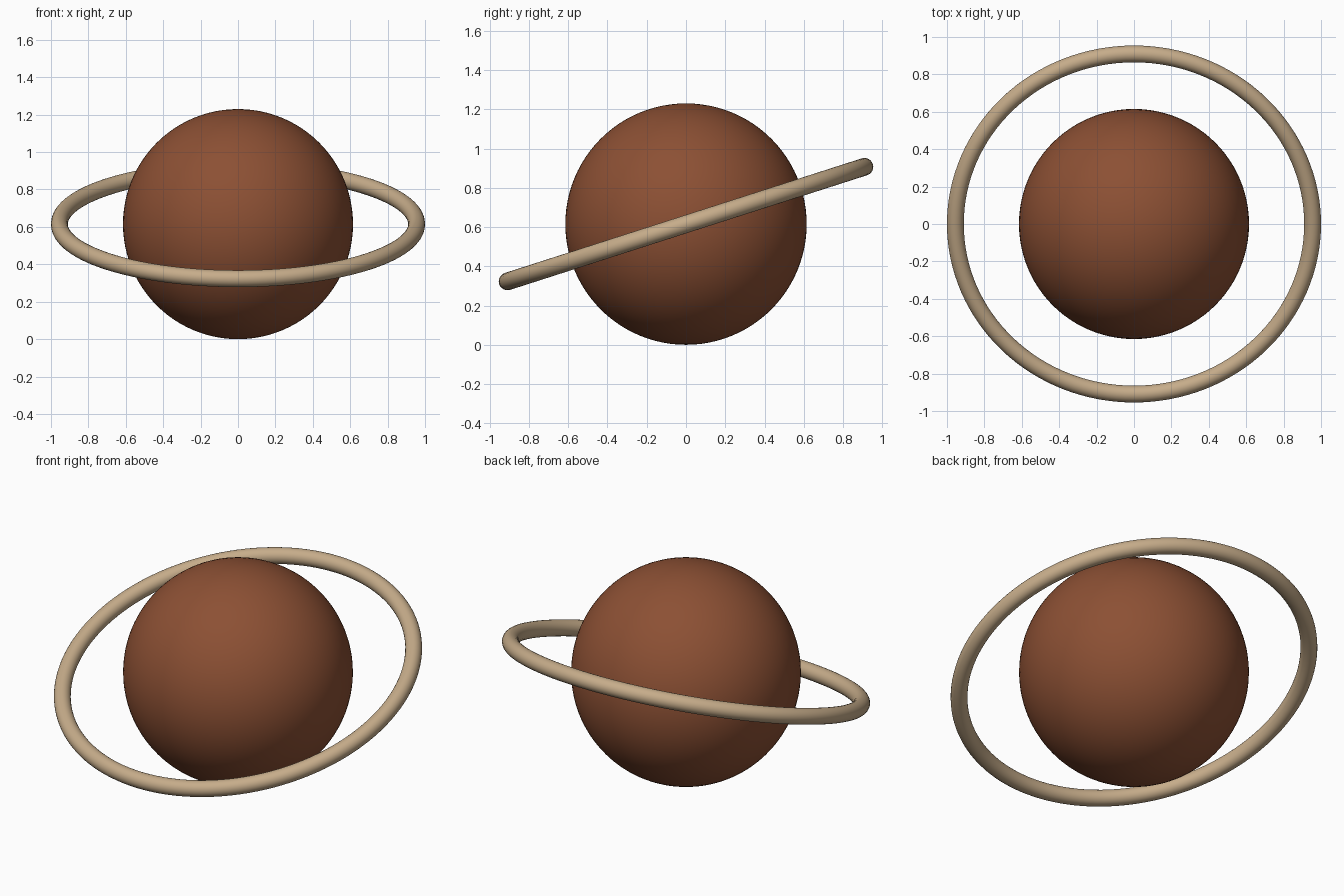
import bpy
import math

if "Cube" in bpy.data.objects:
    bpy.data.objects.remove(bpy.data.objects["Cube"])

RADIUS = 0.615   # planet radius, also its centre height
TUBE = 0.045     # ring thickness radius


def material(name, rgb):
    m = bpy.data.materials.new(name)
    m.diffuse_color = (*rgb, 1.0)
    m.use_nodes = True
    m.node_tree.nodes["Principled BSDF"].inputs["Base Color"].default_value = m.diffuse_color
    return m


def finish(name, mat):
    obj = bpy.context.object
    obj.name = name
    obj.data.materials.append(mat)
    bpy.ops.object.shade_smooth()
    return obj


# planet body
bpy.ops.mesh.primitive_uv_sphere_add(segments=96, ring_count=48, radius=RADIUS,
                                     location=(0, 0, RADIUS))
finish("planet", material("rust brown", (0.262, 0.080, 0.034)))

# tilted ring, rising towards the back
bpy.ops.mesh.primitive_torus_add(major_radius=1 - TUBE, minor_radius=TUBE,
                                 major_segments=128, minor_segments=24,
                                 location=(0, 0, RADIUS),
                                 rotation=(math.radians(17.8), 0, 0))
finish("ring", material("sand tan", (0.565, 0.413, 0.254)))
